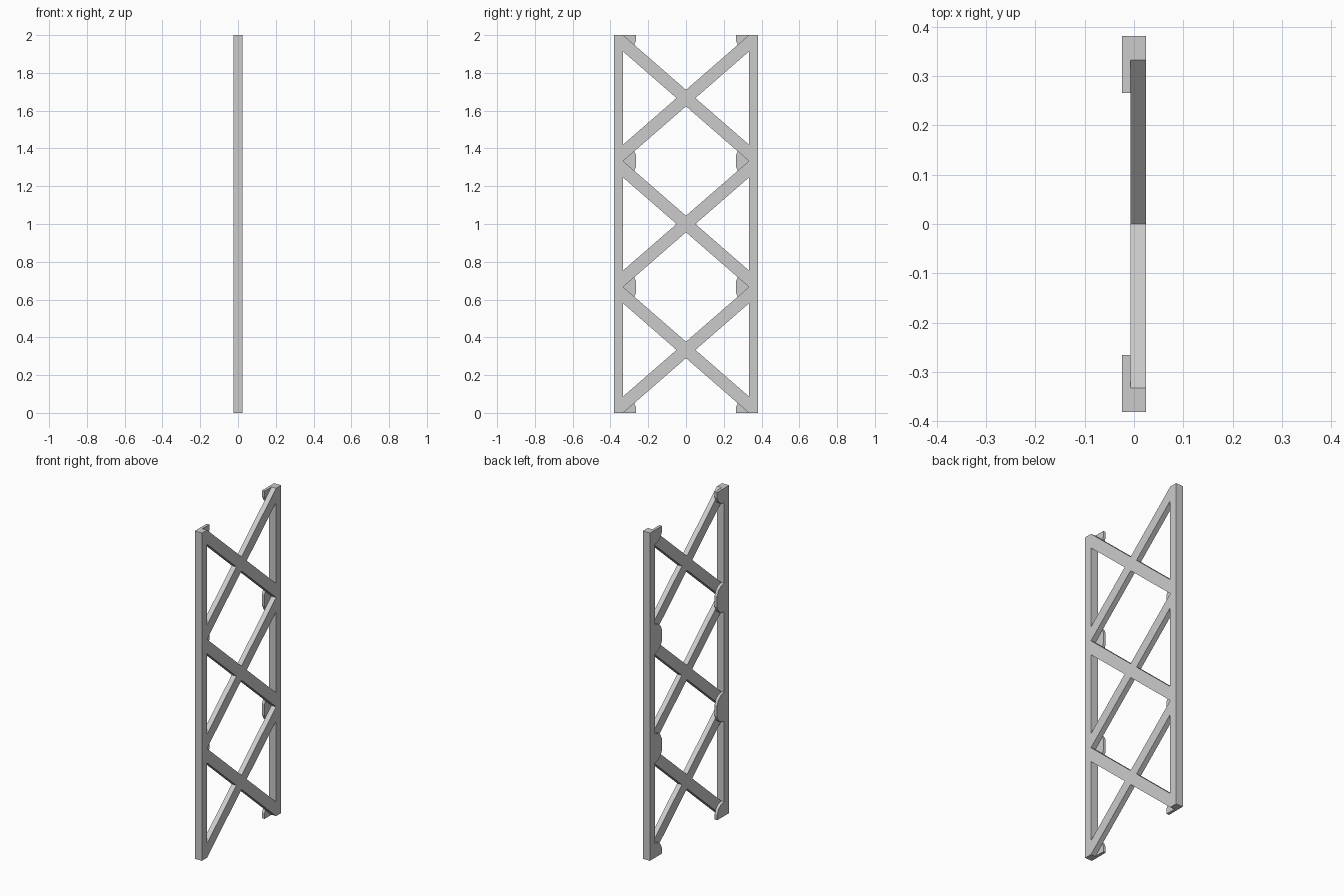
import bpy, bmesh

if "Cube" in bpy.data.objects:
    bpy.data.objects.remove(bpy.data.objects["Cube"])

X0, X1, XB = -0.024, 0.024, -0.007   # back, front, brace/gusset boundary
YI, YO = 0.333, 0.382                # inner and outer post faces
H, BAYS = 2.0, 3
BAY = H / BAYS


def plate(name, outline, xa, xb):
    """Extrude a (y, z) outline from xa to xb."""
    bm = bmesh.new()
    face = bm.faces.new([bm.verts.new((xa, y, z)) for y, z in outline])
    ext = bmesh.ops.extrude_face_region(bm, geom=[face])
    new = [v for v in ext["geom"] if isinstance(v, bmesh.types.BMVert)]
    bmesh.ops.translate(bm, verts=new, vec=(xb - xa, 0, 0))
    bmesh.ops.recalc_face_normals(bm, faces=bm.faces)
    me = bpy.data.meshes.new(name)
    bm.to_mesh(me)
    bm.free()
    ob = bpy.data.objects.new(name, me)
    bpy.context.collection.objects.link(ob)
    return ob


# Crossed braces, one X per bay
v, b = 0.087, BAY / 2
m = (2 * b - v) / (2 * YI)
s = v / 2 / m
right = [(0, v / 2), (YI, b), (YI, b - v), (s, 0), (YI, v - b), (YI, -b), (0, -v / 2)]
cross = right + [(-y, z) for y, z in reversed(right[1:-1])]
for i in range(BAYS):
    zc = (i + 0.5) * BAY
    plate(f"cross_brace_{i}", [(y, z + zc) for y, z in cross], XB, X1)

# Rounded gusset profile: (reach from post, height from joint)
arc = [(0, 0.088), (0.030, 0.082), (0.053, 0.064), (0.067, 0.034)]
for side, sg in (("left", -1), ("right", 1)):
    # Upright posts
    plate(f"{side}_post", [(sg * YI, 0), (sg * YO, 0), (sg * YO, H), (sg * YI, H)], X0, X1)
    # Gusset plates behind each joint, halved at the ends
    for i in range(BAYS + 1):
        up = arc if i < BAYS else [(0, 0), (0.067, 0)]
        down = [(d, -z) for d, z in reversed(arc)] if i > 0 else [(0.067, 0), (0, 0)]
        pts = [(sg * (YI - d), i * BAY + z) for d, z in up + down]
        plate(f"{side}_gusset_{i}", list(dict.fromkeys(pts)), X0, XB)
